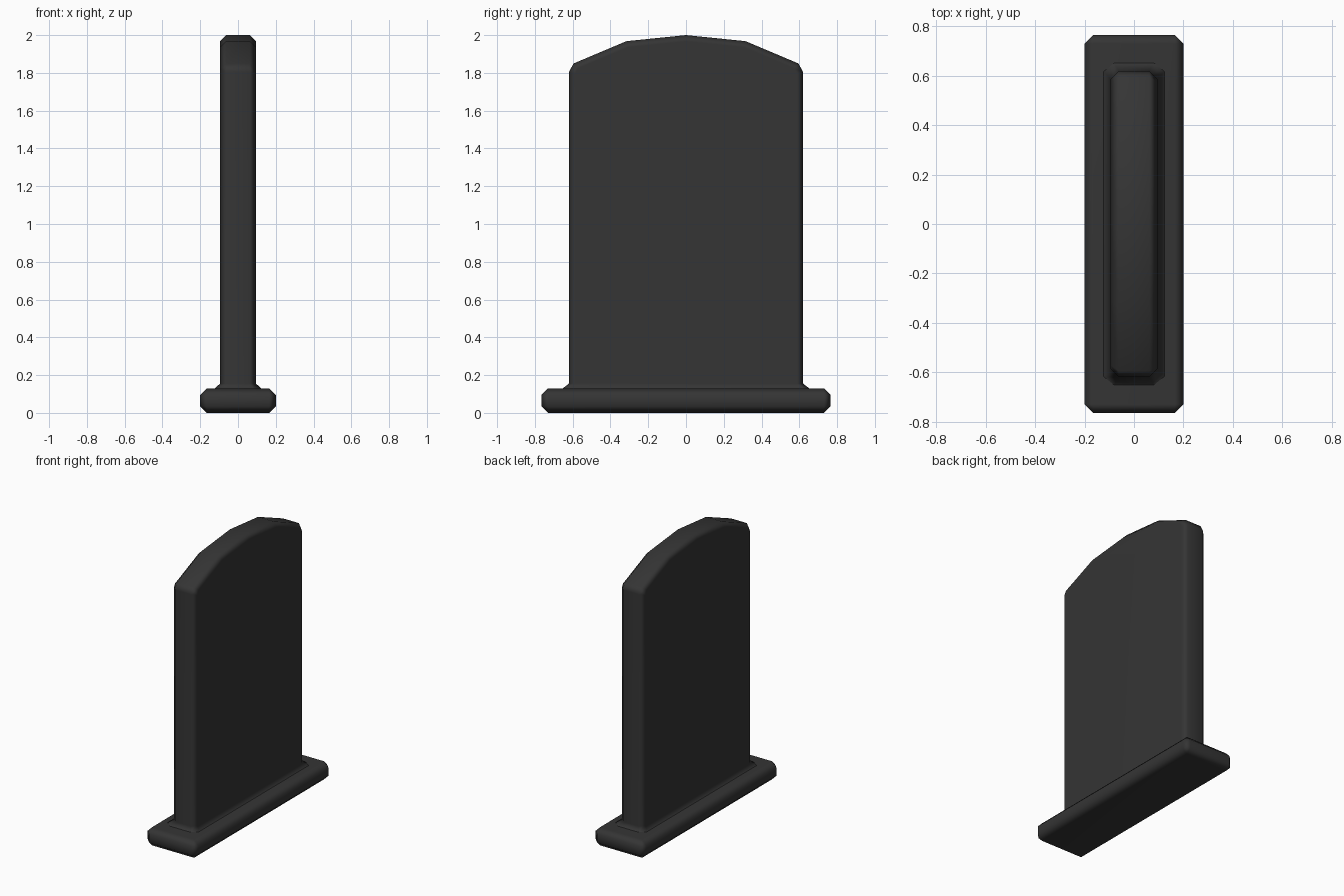
import bpy, bmesh

if "Cube" in bpy.data.objects:
    bpy.data.objects.remove(bpy.data.objects["Cube"])

stone = bpy.data.materials.new("dark_stone")
stone.diffuse_color = (0.035, 0.035, 0.035, 1)
stone.use_nodes = True
stone.node_tree.nodes["Principled BSDF"].inputs["Base Color"].default_value = stone.diffuse_color


def finish(bm, name):
    bmesh.ops.recalc_face_normals(bm, faces=bm.faces)
    for f in bm.faces:
        f.smooth = True
    mesh = bpy.data.meshes.new(name)
    bm.to_mesh(mesh)
    bm.free()
    mesh.materials.append(stone)
    ob = bpy.data.objects.new(name, mesh)
    bpy.context.collection.objects.link(ob)
    ob.modifiers.new("weighted", 'WEIGHTED_NORMAL')
    return ob


# Base plinth: box with every edge chamfered
bm = bmesh.new()
bmesh.ops.create_cube(bm, size=1)
for v in bm.verts:
    v.co = (v.co.x * 0.4, v.co.y * 1.53, (v.co.z + 0.5) * 0.13)
bmesh.ops.bevel(bm, geom=list(bm.edges), offset=0.035, segments=1,
                profile=0.5, affect='EDGES')
finish(bm, "base")

# Slab: arched profile in y/z, extruded along x
BOTTOM = 0.155
half = [(0.62, BOTTOM), (0.62, 1.805), (0.595, 1.85), (0.315, 1.968)]
profile = half + [(0, 2.0)] + [(-y, z) for y, z in reversed(half)]
bm = bmesh.new()
face = bm.faces.new([bm.verts.new((-0.095, y, z)) for y, z in profile])
res = bmesh.ops.extrude_face_region(bm, geom=[face], use_keep_orig=True)
for v in res["geom"]:
    if isinstance(v, bmesh.types.BMVert):
        v.co.x = 0.095
bmesh.ops.recalc_face_normals(bm, faces=bm.faces)


def at_bottom(item):
    return all(abs(v.co.z - BOTTOM) < 1e-4 for v in item.verts)


# Open the underside, then chamfer the front and back rims
bmesh.ops.delete(bm, geom=[f for f in bm.faces if at_bottom(f)], context='FACES_ONLY')
rim = [e for e in bm.edges
       if e.verts[0].co.x * e.verts[1].co.x > 0 and not at_bottom(e)]
bmesh.ops.bevel(bm, geom=rim, offset=0.033, segments=1, profile=0.5, affect='EDGES')

# Flared skirt where the slab meets the base
res = bmesh.ops.extrude_edge_only(bm, edges=[e for e in bm.edges if at_bottom(e)])
for v in res["geom"]:
    if isinstance(v, bmesh.types.BMVert):
        v.co.x *= 0.125 / 0.095
        v.co.y *= 0.655 / 0.62
        v.co.z = 0.128
finish(bm, "slab")
